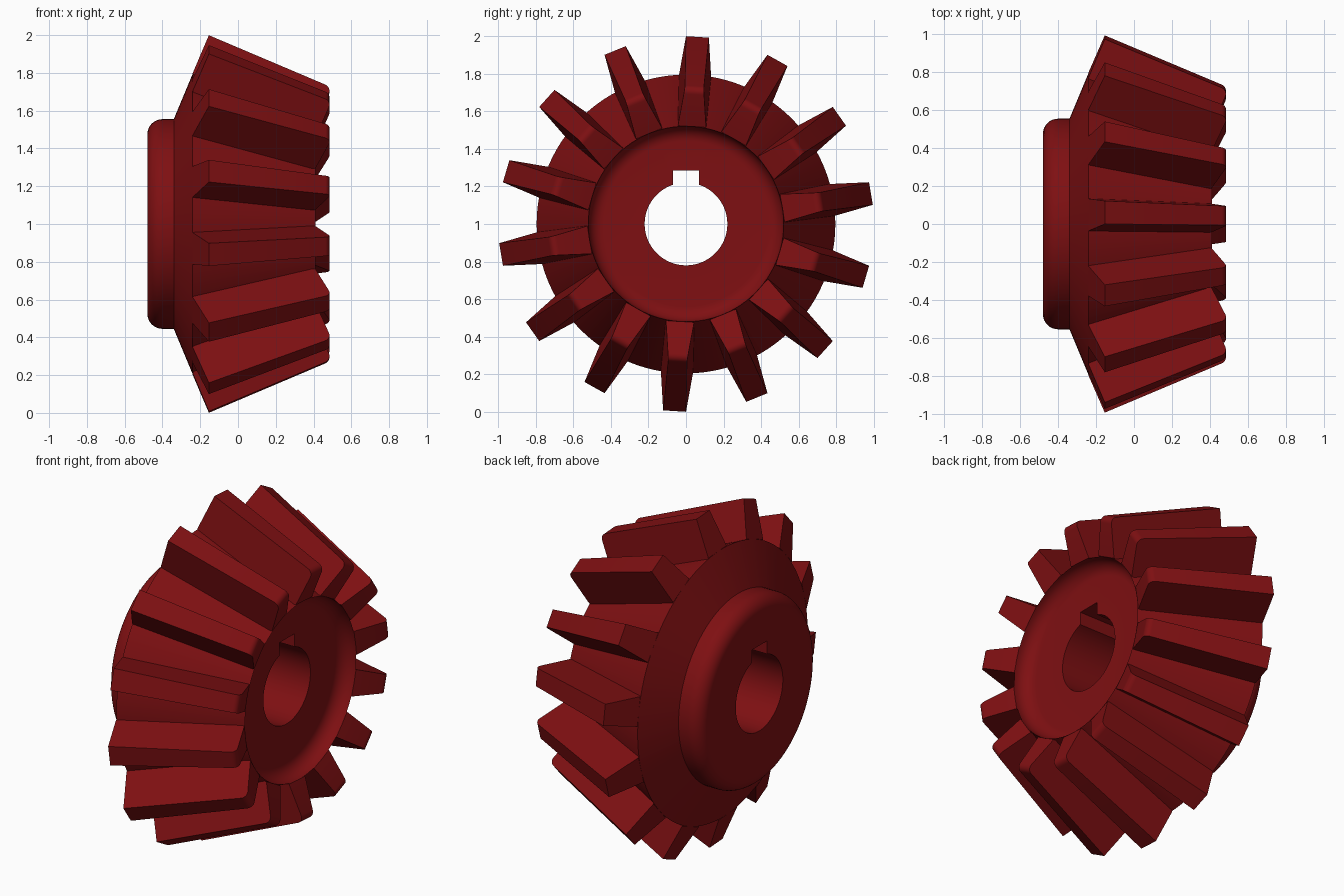
import bpy, bmesh, math
from mathutils import Vector, Matrix

if "Cube" in bpy.data.objects:
    bpy.data.objects.remove(bpy.data.objects["Cube"])

TEETH = 14
FIRST_ANGLE = math.radians(3.5)
AXIS_HEIGHT = Matrix.Translation((0, 0, 1))

red = bpy.data.materials.new("dark red")
red.use_nodes = True
red.diffuse_color = (0.21, 0.005, 0.006, 1)
red.node_tree.nodes["Principled BSDF"].inputs["Base Color"].default_value = red.diffuse_color


def make_object(name, bm):
    bmesh.ops.recalc_face_normals(bm, faces=bm.faces)
    bm.transform(AXIS_HEIGHT)
    mesh = bpy.data.meshes.new(name)
    bm.to_mesh(mesh)
    bm.free()
    mesh.materials.append(red)
    obj = bpy.data.objects.new(name, mesh)
    bpy.context.collection.objects.link(obj)
    return obj


def arc(cx, cr, radius, start, end, steps=8):
    """Points of an arc in the (axis, radius) plane, angles in degrees."""
    angles = [math.radians(start + (end - start) * i / steps) for i in range(steps + 1)]
    return [(cx + radius * math.cos(a), cr + radius * math.sin(a)) for a in angles]


def smooth(obj):
    bpy.ops.object.select_all(action='DESELECT')
    obj.select_set(True)
    bpy.context.view_layer.objects.active = obj
    bpy.ops.object.shade_smooth_by_angle(angle=math.radians(20))


# Gear body: hub, back cone, root cone and dished face, turned around x
profile = [(-0.48, 0.22)]
profile += arc(-0.40, 0.475, 0.08, 180, 90)
profile += [(-0.34, 0.555), (-0.24, 0.795), (0.41, 0.52)]
profile += arc(0.40, 0.44, 0.08, 90, 180)
profile += [(0.32, 0.22)]

bm = bmesh.new()
verts = [bm.verts.new((x, 0, r)) for x, r in profile]
edges = [bm.edges.new((a, b)) for a, b in zip(verts, verts[1:] + verts[:1])]
bmesh.ops.spin(bm, geom=verts + edges, axis=(1, 0, 0), cent=(0, 0, 0),
               angle=math.tau, steps=96, use_duplicate=False)
bmesh.ops.remove_doubles(bm, verts=bm.verts, dist=0.0005)
body = make_object("gear_body", bm)

# Keyway slot above the bore
bm = bmesh.new()
bmesh.ops.create_cube(bm, size=1)
bm.transform(Matrix.Translation((0, 0, 0.1925)) @ Matrix.Diagonal((2, 0.14, 0.185, 1)))
cutter = make_object("keyway_cutter", bm)
cutter.hide_render = True
slot = body.modifiers.new("keyway", 'BOOLEAN')
slot.operation = 'DIFFERENCE'
slot.solver = 'EXACT'
slot.object = cutter
bpy.context.view_layer.objects.active = body
bpy.ops.object.modifier_apply(modifier=slot.name)
bpy.data.objects.remove(cutter)
smooth(body)

# Tooth outline in the (axis, radius) plane, with a rounded small-end corner
along = Vector((0.92, -0.39)).normalized()
up = Vector((-along.y, along.x))
root = Vector((-0.24, 0.795))
length, height, corner = 0.705, 0.22, 0.035
outline = [(0.04, -0.03), (0, 0), (0, height)]
outline += arc(length - corner, height - corner, corner, 90, 0, 6)
outline += [(length, 0), (length - 0.08, -0.03)]


def half_width(u, v):
    """Half thickness, shrinking towards the tip and the small end."""
    big_end = 0.085 + (0.061 - 0.085) * v / height
    small_end = 0.075 + (0.05 - 0.075) * v / height
    return big_end + (small_end - big_end) * u / length


bm = bmesh.new()
for i in range(TEETH):
    turn = Matrix.Rotation(-FIRST_ANGLE + math.tau * i / TEETH, 4, 'X')
    sides = []
    for sign in (-1, 1):
        ring = []
        for u, v in outline:
            p = root + along * u + up * v
            ring.append(bm.verts.new(turn @ Vector((p.x, sign * half_width(u, v), p.y))))
        bm.faces.new(ring)
        sides.append(ring)
    left, right = sides
    for j in range(len(outline)):
        k = (j + 1) % len(outline)
        bm.faces.new((left[j], left[k], right[k], right[j]))
smooth(make_object("gear_teeth", bm))
